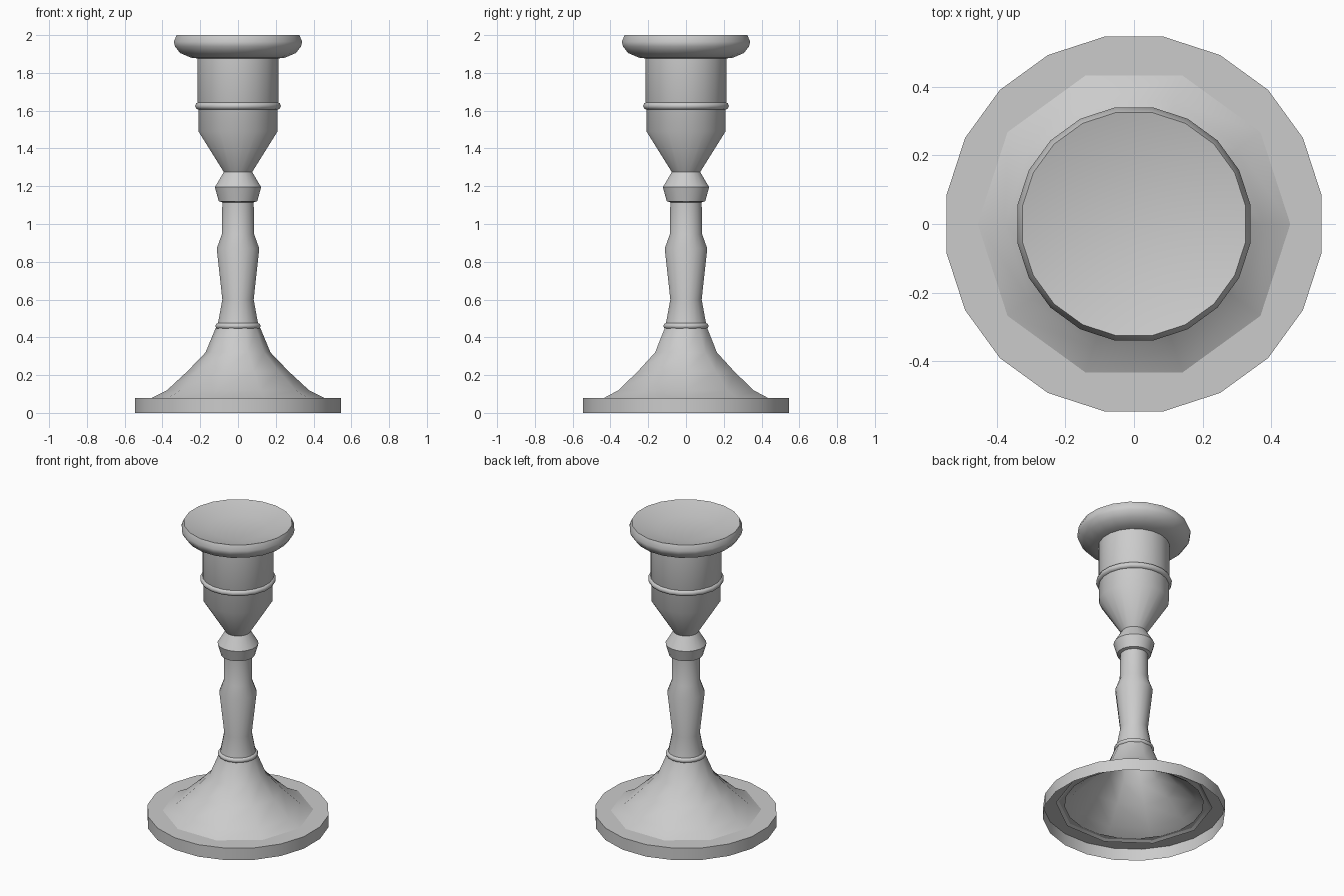
import bpy, math

if "Cube" in bpy.data.objects:
    bpy.data.objects.remove(bpy.data.objects["Cube"])


def lathe(name, profile, sides, offset=0.0, cap_bottom=False, cap_top=False, angle=35):
    """Revolve an (r, z) profile, listed bottom-outside first, around z."""
    verts, faces = [], []
    for r, z in profile:
        for i in range(sides):
            a = math.radians(offset) + 2 * math.pi * i / sides
            verts.append((r * math.cos(a), r * math.sin(a), z))
    for j in range(len(profile) - 1):
        for i in range(sides):
            k = (i + 1) % sides
            faces.append((j * sides + i, j * sides + k,
                          (j + 1) * sides + k, (j + 1) * sides + i))
    if cap_bottom:
        faces.append(tuple(reversed(range(sides))))
    if cap_top:
        n = (len(profile) - 1) * sides
        faces.append(tuple(range(n, n + sides)))
    mesh = bpy.data.meshes.new(name)
    mesh.from_pydata(verts, [], faces)
    obj = bpy.data.objects.new(name, mesh)
    bpy.context.collection.objects.link(obj)
    bpy.ops.object.select_all(action='DESELECT')
    obj.select_set(True)
    bpy.context.view_layer.objects.active = obj
    bpy.ops.object.shade_smooth_by_angle(angle=math.radians(angle))
    return obj


def bead(name, r, z, thick):
    """Half-round moulding wrapped around the body."""
    pts = [(r - thick + thick * math.cos(t), z + thick * math.sin(t))
           for t in (math.radians(d) for d in (-90, -45, 0, 45, 90))]
    inner = r - 2 * thick
    lathe(name, [(inner, z - thick)] + pts + [(inner, z + thick)], 20, 9, angle=50)


# Base plate: outer wall and top ring, open underneath
lathe("base_plate", [(0.552, 0.0), (0.552, 0.08), (0.42, 0.08)], 20, 9)

# Hollow flared foot, ten-sided
lathe("flared_foot", [(0.475, 0.07), (0.455, 0.08), (0.376, 0.12), (0.268, 0.22),
                      (0.172, 0.32), (0.118, 0.45)], 10, 0, angle=40)

# Turned stem with collar and knop
lathe("stem", [(0.112, 0.45), (0.084, 0.60), (0.114, 0.87), (0.087, 0.945),
               (0.084, 1.115), (0.103, 1.12), (0.124, 1.195), (0.076, 1.275)],
      20, 9, angle=45)
bead("foot_bead", 0.122, 0.46, 0.016)

# Candle cup
lathe("cup", [(0.076, 1.275), (0.212, 1.49), (0.212, 1.62), (0.216, 1.63), (0.216, 1.885)],
      20, 9, cap_bottom=True)
bead("cup_bead", 0.23, 1.625, 0.02)

# Drip rim with shallow dish
lathe("drip_rim", [(0.20, 1.875), (0.25, 1.88), (0.31, 1.905), (0.338, 1.94),
                   (0.344, 1.965), (0.329, 2.0), (0.175, 1.96)],
      20, 9, cap_top=True, angle=50)
